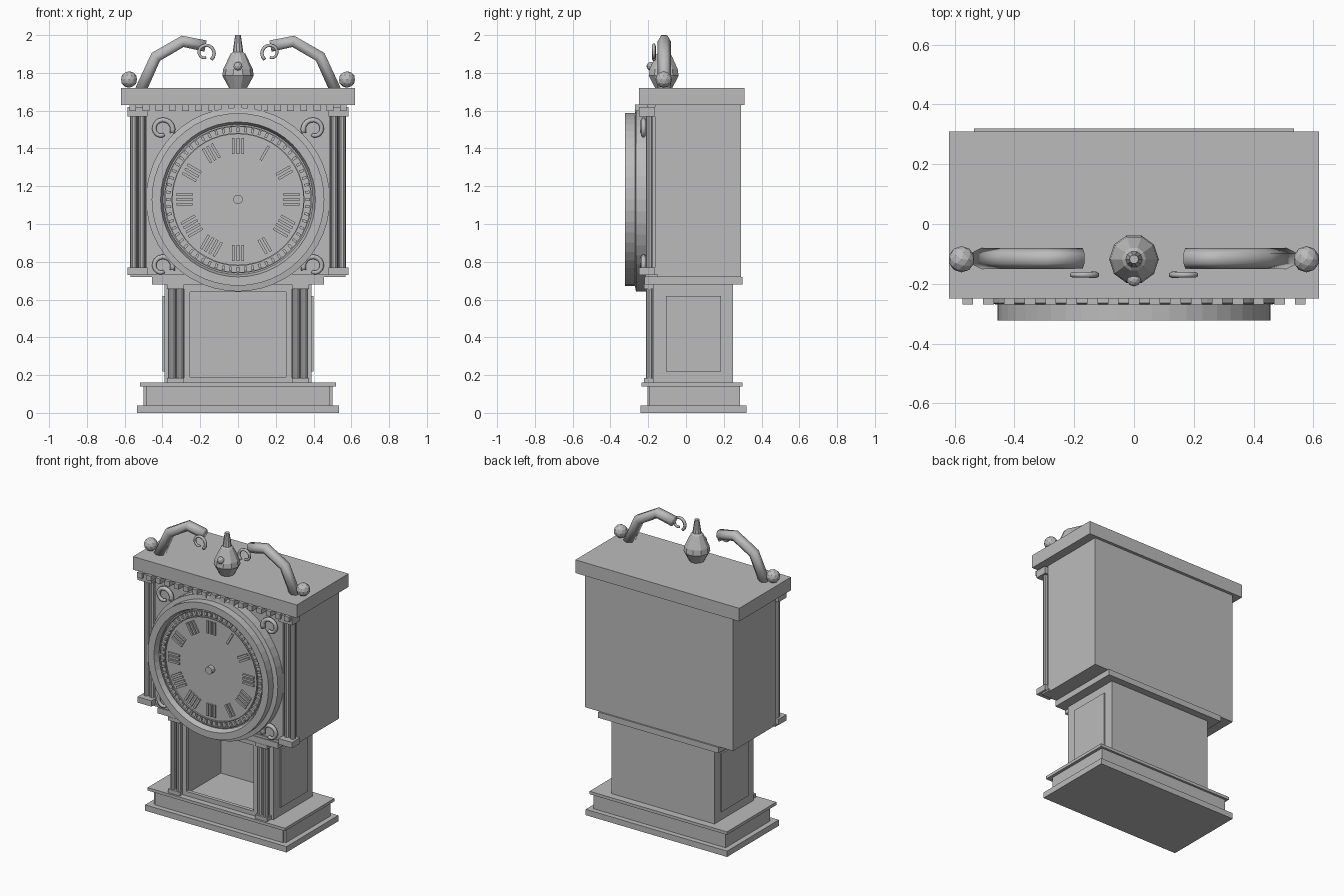
import bpy, bmesh
from math import pi, sin, cos, radians
from mathutils import Matrix, Vector

if "Cube" in bpy.data.objects:
    bpy.data.objects.remove(bpy.data.objects["Cube"], do_unlink=True)

grey = bpy.data.materials.new("plain grey")
grey.use_nodes = True
COLOUR = (0.5, 0.5, 0.5, 1)
grey.diffuse_color = COLOUR
grey.node_tree.nodes["Principled BSDF"].inputs["Base Color"].default_value = COLOUR


def finish(name, bm):
    bmesh.ops.recalc_face_normals(bm, faces=bm.faces)
    mesh = bpy.data.meshes.new(name)
    bm.to_mesh(mesh)
    bm.free()
    mesh.materials.append(grey)
    obj = bpy.data.objects.new(name, mesh)
    bpy.context.collection.objects.link(obj)
    return obj


def add_box(bm, x, y, z, matrix=Matrix()):
    """Box from three (min, max) ranges."""
    lo, hi = zip(x, y, z)
    mid = [(a + b) / 2 for a, b in zip(lo, hi)]
    size = [b - a for a, b in zip(lo, hi)]
    bmesh.ops.create_cube(bm, size=1, matrix=matrix @ Matrix.Translation(mid) @ Matrix.Diagonal((*size, 1)))


def boxes(name, *ranges):
    bm = bmesh.new()
    for r in ranges:
        add_box(bm, *r)
    return finish(name, bm)


def both(x, y, z):
    """The same box on the left and on the right."""
    return [(x, y, z), ((-x[1], -x[0]), y, z)]


def lathe(name, profile, steps, centre, facing_front=False):
    """Spin (radius, height) points around z, or around y for the dial."""
    bm = bmesh.new()
    verts = [bm.verts.new((r, 0, h)) for r, h in profile]
    edges = [bm.edges.new(pair) for pair in zip(verts, verts[1:])]
    bmesh.ops.spin(bm, geom=verts + edges, axis=(0, 0, 1), cent=(0, 0, 0), angle=2 * pi, steps=steps)
    bmesh.ops.remove_doubles(bm, verts=bm.verts, dist=0.0001)
    if facing_front:
        bm.transform(Matrix.Rotation(pi / 2, 4, "X"))
    bm.transform(Matrix.Translation(centre))
    return finish(name, bm)


def tube(name, points, radius, bevel=1, taper=1.0):
    """Curve with a round section, turned into a mesh."""
    curve = bpy.data.curves.new(name + "_path", "CURVE")
    curve.dimensions = "3D"
    curve.bevel_depth, curve.bevel_resolution, curve.use_fill_caps = radius, bevel, True
    spline = curve.splines.new("POLY")
    spline.points.add(len(points) - 1)
    for i, p in enumerate(points):
        spline.points[i].co = (*p, 1)
        spline.points[i].radius = 1 + (taper - 1) * i / (len(points) - 1)
    helper = bpy.data.objects.new(name + "_path", curve)
    bpy.context.collection.objects.link(helper)
    bpy.context.view_layer.update()
    bm = bmesh.new()
    bm.from_mesh(helper.evaluated_get(bpy.context.evaluated_depsgraph_get()).to_mesh())
    bpy.data.objects.remove(helper, do_unlink=True)
    bmesh.ops.remove_doubles(bm, verts=bm.verts, dist=0.0001)
    return finish(name, bm)


def scroll(name, side, x, y, z, radius, thick, start, sweep):
    """Spiral hook; side mirrors it."""
    pts = []
    for i in range(15):
        t = i / 14
        a = radians(start + sweep * t)
        r = radius * (1 - 0.5 * t * t)
        pts.append((side * (x + r * cos(a)), y, z + r * sin(a)))
    return tube(name, pts, thick, 1, 0.7)


# Plinth
boxes("plinth_foot", ((-0.535, 0.535), (-0.24, 0.32), (0, 0.04)))
boxes("plinth_block", ((-0.5, 0.5), (-0.195, 0.285), (0.04, 0.14)),
      ((-0.485, 0.485), (-0.205, -0.19), (0.04, 0.14)))
boxes("plinth_lip", ((-0.52, 0.52), (-0.235, 0.3), (0.14, 0.16)))

# Hollow waist with an open front
waist = (0.16, 0.68)
boxes("waist_walls", *both((0.27, 0.39), (-0.175, 0.25), waist),
      ((-0.27, 0.27), (0.2, 0.25), waist))
boxes("waist_side_panel", *both((0.38, 0.4), (-0.105, 0.185), (0.22, 0.62)))
boxes("waist_front_frame", *both((0.255, 0.285), (-0.195, -0.17), waist),
      ((-0.255, 0.255), (-0.195, -0.17), (0.16, 0.19)),
      ((-0.255, 0.255), (-0.195, -0.17), (0.64, 0.68)))
boxes("waist_moulding", ((-0.455, 0.455), (-0.22, 0.3), (0.68, 0.72)))

# Hood and cornice
boxes("hood", ((-0.56, 0.56), (-0.165, 0.29), (0.72, 1.64)))
boxes("hood_front", ((-0.485, 0.485), (-0.205, -0.16), (0.72, 1.64)))
boxes("hood_sill", ((-0.57, 0.57), (-0.215, -0.15), (0.72, 0.735)))
boxes("cornice", ((-0.62, 0.62), (-0.25, 0.31), (1.63, 1.72)))
boxes("dentils", *[((i * 0.0696 - 0.018, i * 0.0696 + 0.018), (-0.27, -0.2), (1.597, 1.632))
                   for i in range(-8, 9)])
boxes("hood_column_blocks", *both((0.48, 0.585), (-0.25, -0.165), (0.73, 0.77)),
      *both((0.48, 0.585), (-0.25, -0.165), (1.57, 1.62)))
boxes("waist_column_blocks", *both((0.285, 0.375), (-0.222, -0.17), (0.16, 0.185)),
      *both((0.285, 0.375), (-0.222, -0.17), (0.655, 0.68)))

# Paired columns
for label, places, y, bottom, top in (("hood_column", (0.51, 0.552), -0.195, 0.76, 1.58),
                                      ("waist_column", (0.307, 0.35), -0.195, 0.18, 0.66)):
    for side in (-1, 1):
        for x in places:
            lathe(label, [(0, bottom), (0.019, bottom), (0.019, top), (0, top)], 10, (side * x, y, 0))

# Dial, minute track and centre knob
DIAL = (0, 0, 1.13)
FACE = 0.285
lathe("dial_ring", [(0, 0.18), (0.487, 0.18), (0.487, 0.265), (0.457, 0.27), (0.457, 0.323),
                    (0.41, 0.323), (0.397, FACE), (0, FACE)], 48, DIAL, True)
for r in (0.391, 0.352):
    lathe("minute_track_ring", [(r, FACE), (r, FACE + 0.01), (r - 0.006, FACE + 0.01), (r - 0.006, FACE)],
          48, DIAL, True)
lathe("dial_knob", [(0, FACE), (0.025, FACE), (0.025, 0.318), (0, 0.318)], 16, DIAL, True)

# Minute ticks and plain hour bars around the dial
ticks, hours = bmesh.new(), bmesh.new()
for i in range(60):
    turn = Matrix.Translation(DIAL) @ Matrix.Rotation(i * pi / 30, 4, "Y")
    add_box(ticks, (-0.007, 0.007), (-FACE - 0.01, -FACE), (0.358, 0.382), turn)
    if i % 5 == 0:
        count = 1 if i == 5 else 2 if i in (10, 25) else 4 if i in (20, 35, 40) else 3
        for k in range(count):
            x = (k - (count - 1) / 2) * 0.026
            add_box(hours, (x - 0.007, x + 0.007), (-FACE - 0.01, -FACE), (0.24, 0.325), turn)
finish("minute_ticks", ticks)
finish("hour_bars", hours)

# Ornaments mirrored on both sides
for side in (-1, 1):
    for z in (1.5, 0.775):
        scroll("corner_scroll", side, 0.4, -0.225, z, 0.055, 0.016, 200, -310)
    scroll("pediment_scroll", side, 0.172, -0.17, 1.905, 0.046, 0.011, 230, -330)
    neck = [(0.515, 1.71), (0.435, 1.885), (0.293, 1.967), (0.172, 1.942)]
    tube("swan_neck", [(side * x, -0.115, z) for x, z in neck], 0.035)
    bm = bmesh.new()
    bmesh.ops.create_icosphere(bm, subdivisions=2, radius=0.044,
                               matrix=Matrix.Translation((side * 0.577, -0.118, 1.765)))
    finish("corner_ball", bm)

# Central finial with a small front bead
lathe("finial", [(0, 1.715), (0.045, 1.715), (0.083, 1.785), (0.078, 1.82), (0.04, 1.9),
                 (0.028, 1.91), (0.015, 2.0), (0, 2.0)], 10, (0, -0.118, 0))
bm = bmesh.new()
bmesh.ops.create_icosphere(bm, subdivisions=2, radius=0.024, matrix=Matrix.Translation((0, -0.185, 1.835)))
finish("finial_bead", bm)
